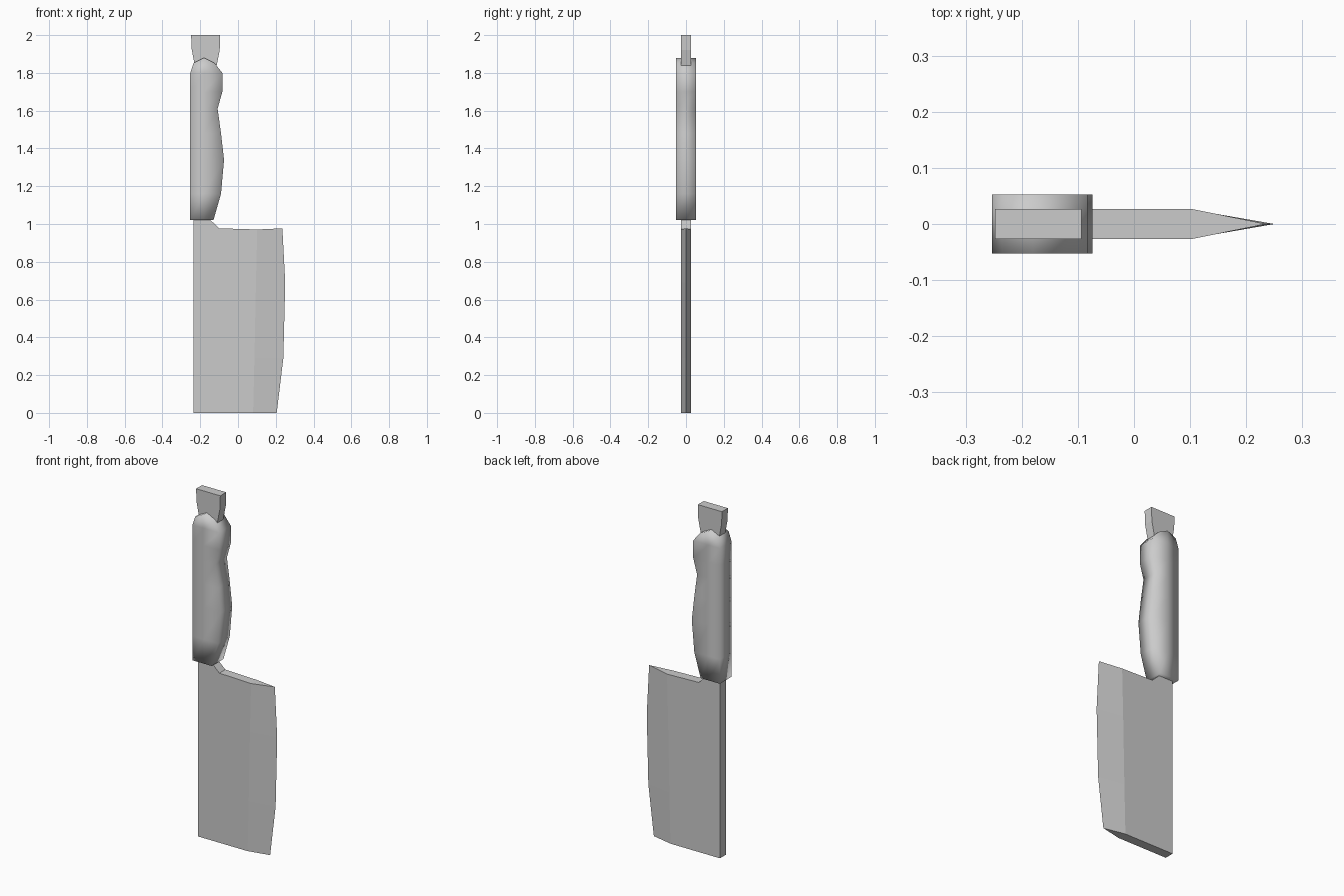
import bpy, bmesh

if "Cube" in bpy.data.objects:
    bpy.data.objects.remove(bpy.data.objects["Cube"])


def finish(name, bm, smooth=False):
    bmesh.ops.recalc_face_normals(bm, faces=bm.faces)
    mesh = bpy.data.meshes.new(name)
    bm.to_mesh(mesh)
    bm.free()
    for p in mesh.polygons:
        p.use_smooth = smooth
    obj = bpy.data.objects.new(name, mesh)
    bpy.context.collection.objects.link(obj)
    return obj


def slab(bm, outline, half, open_edges=()):
    """Extrude an x/z outline to +-half in y, leaving the listed rim edges open."""
    sides = [[bm.verts.new((x, y, z)) for x, z in outline] for y in (-half, half)]
    for s in sides:
        bm.faces.new(s)
    n = len(outline)
    for i in range(n):
        if i not in open_edges:
            j = (i + 1) % n
            bm.faces.new((sides[0][i], sides[0][j], sides[1][j], sides[1][i]))
    return sides


T = 0.027  # half thickness of the steel

# Blade: flat body with a wedge ground to the cutting edge
edge = [(0.205, 0), (0.24, 0.29), (0.25, 0.69), (0.235, 0.977)]
bevel = [(0.08, 0), (0.087, 0.29), (0.095, 0.69), (0.102, 0.971)]
back = [(-0.10, 0.977), (-0.145, 1.02), (-0.145, 1.06), (-0.235, 1.06), (-0.235, 0)]
bm = bmesh.new()
front, rear = slab(bm, bevel + back, T, open_edges=(0, 1, 2))
tip = [bm.verts.new((x, 0, z)) for x, z in edge]
for side in (front, rear):
    for i in range(3):
        bm.faces.new((side[i], tip[i], tip[i + 1], side[i + 1]))
for i in (0, 3):
    bm.faces.new((front[i], tip[i], rear[i]))
finish("blade", bm)

# Handle grip: rows of (z, left x, right x, middle z), smooth shaded
rows = [(1.02, -0.253, -0.130, 1.02), (1.16, -0.253, -0.090, 1.16),
        (1.34, -0.253, -0.074, 1.34), (1.48, -0.253, -0.090, 1.48),
        (1.61, -0.253, -0.108, 1.61), (1.70, -0.253, -0.083, 1.70),
        (1.80, -0.253, -0.083, 1.80), (1.853, -0.235, -0.125, 1.88)]
bm = bmesh.new()
rings = []
for z, l, r, zm in rows:
    m = -0.18
    rings.append([bm.verts.new(p) for p in (
        (l, -0.053, z), (m, -0.053, zm), (r, -0.053, z),
        (r, 0.053, z), (m, 0.053, zm), (l, 0.053, z))])
for a, b in zip(rings, rings[1:]):
    for i in range(6):
        j = (i + 1) % 6
        bm.faces.new((a[i], a[j], b[j], b[i]))
for r in (rings[0], rings[-1]):
    bm.faces.new((r[0], r[1], r[4], r[5]))
    bm.faces.new((r[1], r[2], r[3], r[4]))
finish("handle_grip", bm, smooth=True)

# Flared butt of the tang
bm = bmesh.new()
slab(bm, [(-0.222, 1.80), (-0.125, 1.80), (-0.113, 1.84), (-0.097, 1.92),
          (-0.094, 2.0), (-0.248, 2.0), (-0.246, 1.93), (-0.231, 1.85)], T)
finish("tang_butt", bm)
